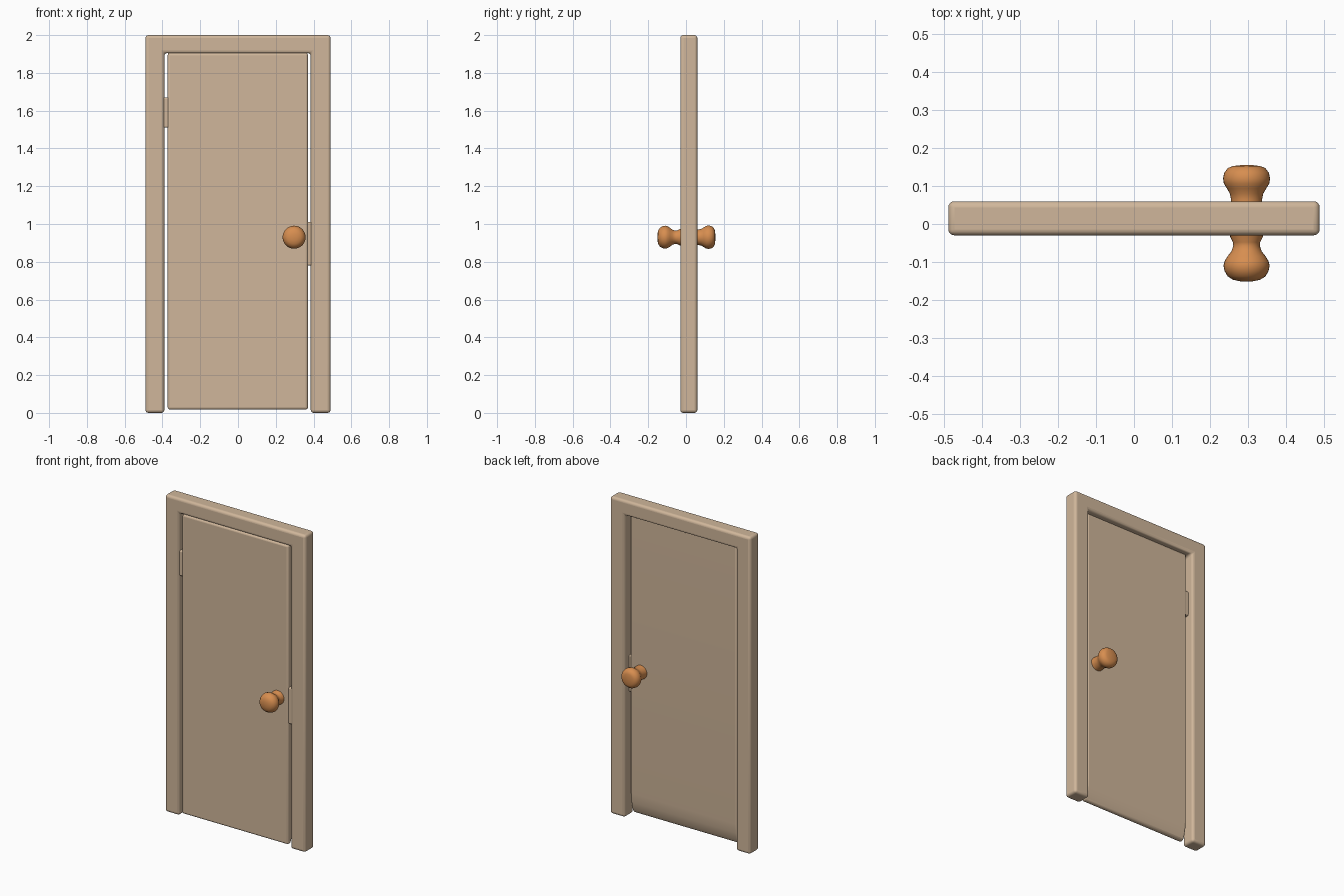
import bpy, bmesh, math
from mathutils import Vector

if "Cube" in bpy.data.objects:
    bpy.data.objects.remove(bpy.data.objects["Cube"])


def material(name, rgb):
    m = bpy.data.materials.new(name)
    m.diffuse_color = (*rgb, 1)
    m.use_nodes = True
    m.node_tree.nodes["Principled BSDF"].inputs["Base Color"].default_value = m.diffuse_color
    return m


TAN = material("tan wood", (0.63, 0.47, 0.325))
ORANGE = material("warm orange", (0.68, 0.27, 0.08))


def finish(name, bm, mat, bevel=0, angle=40):
    bmesh.ops.recalc_face_normals(bm, faces=bm.faces)
    me = bpy.data.meshes.new(name)
    bm.to_mesh(me)
    bm.free()
    ob = bpy.data.objects.new(name, me)
    bpy.context.collection.objects.link(ob)
    me.materials.append(mat)
    if bevel:
        mod = ob.modifiers.new("rounding", 'BEVEL')
        mod.width, mod.segments = bevel, 4
        mod.limit_method, mod.angle_limit = 'ANGLE', math.radians(35)
    bpy.ops.object.select_all(action='DESELECT')
    ob.select_set(True)
    bpy.context.view_layer.objects.active = ob
    bpy.ops.object.shade_smooth_by_angle(angle=math.radians(angle))
    return ob


def prism(name, points, offset, mat, bevel):
    """Extrude a flat outline by the offset vector."""
    bm = bmesh.new()
    face = bm.faces.new([bm.verts.new(p) for p in points])
    ret = bmesh.ops.extrude_face_region(bm, geom=[face])
    verts = [g for g in ret['geom'] if isinstance(g, bmesh.types.BMVert)]
    bmesh.ops.translate(bm, verts=verts, vec=Vector(offset))
    return finish(name, bm, mat, bevel)


def box(name, x, y, z, mat, bevel):
    pts = [(x[0], y[0], z[0]), (x[1], y[0], z[0]), (x[1], y[0], z[1]), (x[0], y[0], z[1])]
    return prism(name, pts, (0, y[1] - y[0], 0), mat, bevel)


# Door frame: two posts and a header in one piece
outline = [(-.49, 0), (-.39, 0), (-.39, 1.905), (.385, 1.905),
           (.385, 0), (.49, 0), (.49, 2), (-.49, 2)]
prism("door_frame", [(x, -.03, z) for x, z in outline], (0, .09, 0), TAN, .016)

# Door panel, tapered at the bottom of its back side
side = [(-.028, .018), (-.028, 1.905), (.026, 1.905), (.026, .15),
        (.022, .09), (.012, .045), (0, .018)]
prism("door_panel", [(-.372, y, z) for y, z in side], (.742, 0, 0), TAN, .012)

# Joints that close the gap: top rail, latch and hinge
box("top_rail", (-.37, .368), (-.014, .02), (1.88, 1.93), TAN, 0)
box("latch", (.35, .40), (-.022, .018), (.78, 1.01), TAN, .008)
box("hinge", (-.40, -.36), (-.022, .02), (1.51, 1.67), TAN, .008)


# Door knobs, turned from a profile of (radius, distance along y)
def knob(name, profile, steps=32):
    bm = bmesh.new()
    rings = []
    for r, y in profile:
        rings.append([bm.verts.new((.297 + r * math.cos(a), y, .93 + r * math.sin(a)))
                      for a in (2 * math.pi * i / steps for i in range(steps))])
    for a, b in zip(rings, rings[1:]):
        for i in range(steps):
            j = (i + 1) % steps
            bm.faces.new((a[i], a[j], b[j], b[i]))
    bm.faces.new(rings[0])
    bm.faces.new(rings[-1])
    finish(name, bm, ORANGE, 0, 60)


knob("front_knob", [(.046, -.015), (.043, -.034), (.036, -.048), (.035, -.058), (.040, -.072),
                    (.050, -.085), (.058, -.098), (.061, -.110), (.058, -.124),
                    (.050, -.138), (.036, -.147), (.018, -.151), (.004, -.152)])
knob("back_knob", [(.044, .015), (.042, .04), (.041, .065), (.044, .080),
                   (.052, .094), (.060, .107), (.062, .120), (.059, .135),
                   (.049, .148), (.035, .153), (.018, .155), (.004, .156)])
